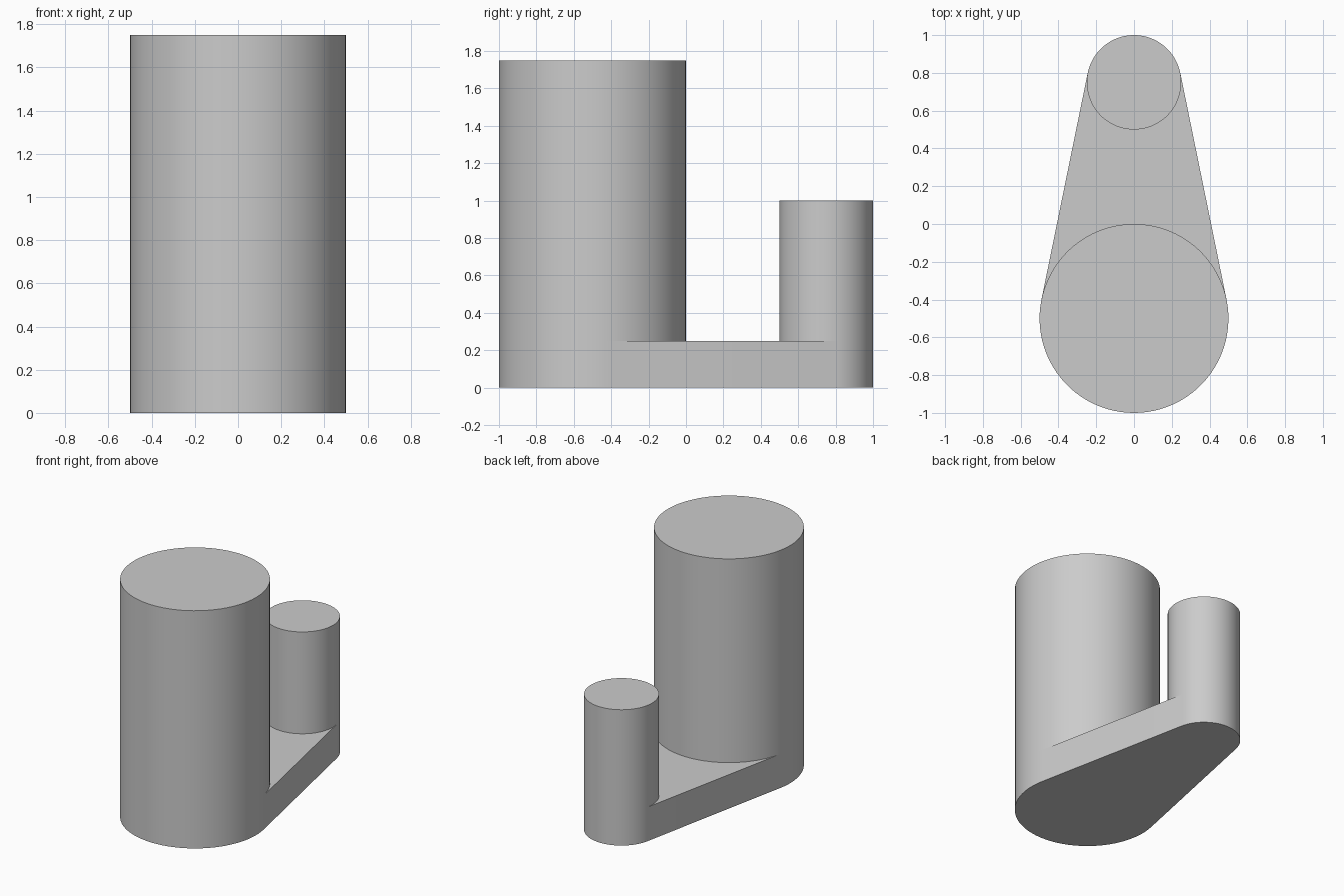
import bpy
import bmesh
from math import asin, cos, sin, pi, radians

cube = bpy.data.objects.get("Cube")
if cube:
    bpy.data.objects.remove(cube, do_unlink=True)

grey = bpy.data.materials.new("plain grey")
grey.use_nodes = True
colour = (0.6, 0.6, 0.6, 1)
grey.diffuse_color = colour
grey.node_tree.nodes["Principled BSDF"].inputs["Base Color"].default_value = colour

# Circles in plan as (centre y, radius); the plate sides are their common tangents
BIG, SMALL = (-0.5, 0.5), (0.75, 0.25)
PLATE_TOP = 0.25
TILT = asin((BIG[1] - SMALL[1]) / (SMALL[0] - BIG[0]))
RIGHT, LEFT = TILT, pi - TILT


def arc(circle, start, end, steps=48):
    cy, r = circle
    angles = [start + (end - start) * i / steps for i in range(steps + 1)]
    return [(r * cos(a), cy + r * sin(a)) for a in angles]


def back_arc(circle):
    return arc(circle, RIGHT, LEFT)


def front_arc(circle):
    return arc(circle, LEFT, 2 * pi + RIGHT)


def walls(bm, outline, z0, z1):
    """Upright wall around an outline; returns its bottom and top rings."""
    low, high = ([bm.verts.new((x, y, z)) for x, y in outline] for z in (z0, z1))
    for i in range(len(outline)):
        bm.faces.new((low[i - 1], low[i], high[i], high[i - 1]))
    return low, high


def finish(bm, name):
    bmesh.ops.remove_doubles(bm, verts=bm.verts, dist=1e-5)
    bmesh.ops.recalc_face_normals(bm, faces=bm.faces)
    mesh = bpy.data.meshes.new(name)
    bm.to_mesh(mesh)
    bm.free()
    mesh.materials.append(grey)
    obj = bpy.data.objects.new(name, mesh)
    bpy.context.collection.objects.link(obj)
    bpy.ops.object.select_all(action="DESELECT")
    obj.select_set(True)
    bpy.context.view_layer.objects.active = obj
    bpy.ops.object.shade_smooth_by_angle(angle=radians(30))


# Base plate: tapered outline, its top left open where the posts rise
bm = bmesh.new()
bottom, _ = walls(bm, front_arc(BIG) + back_arc(SMALL), 0, PLATE_TOP)
bm.faces.new(bottom[::-1])
web = back_arc(BIG) + front_arc(SMALL)
bm.faces.new([bm.verts.new((x, y, PLATE_TOP)) for x, y in web])
finish(bm, "base_plate")

# Posts: open below, capped on top
for name, circle, height in (("large_post", BIG, 1.75), ("small_post", SMALL, 1.0)):
    bm = bmesh.new()
    ring = back_arc(circle)[:-1] + front_arc(circle)[:-1]
    _, top = walls(bm, ring, PLATE_TOP, height)
    bm.faces.new(top)
    # An open shell: keep normals pointing out
    finish(bm, name)
